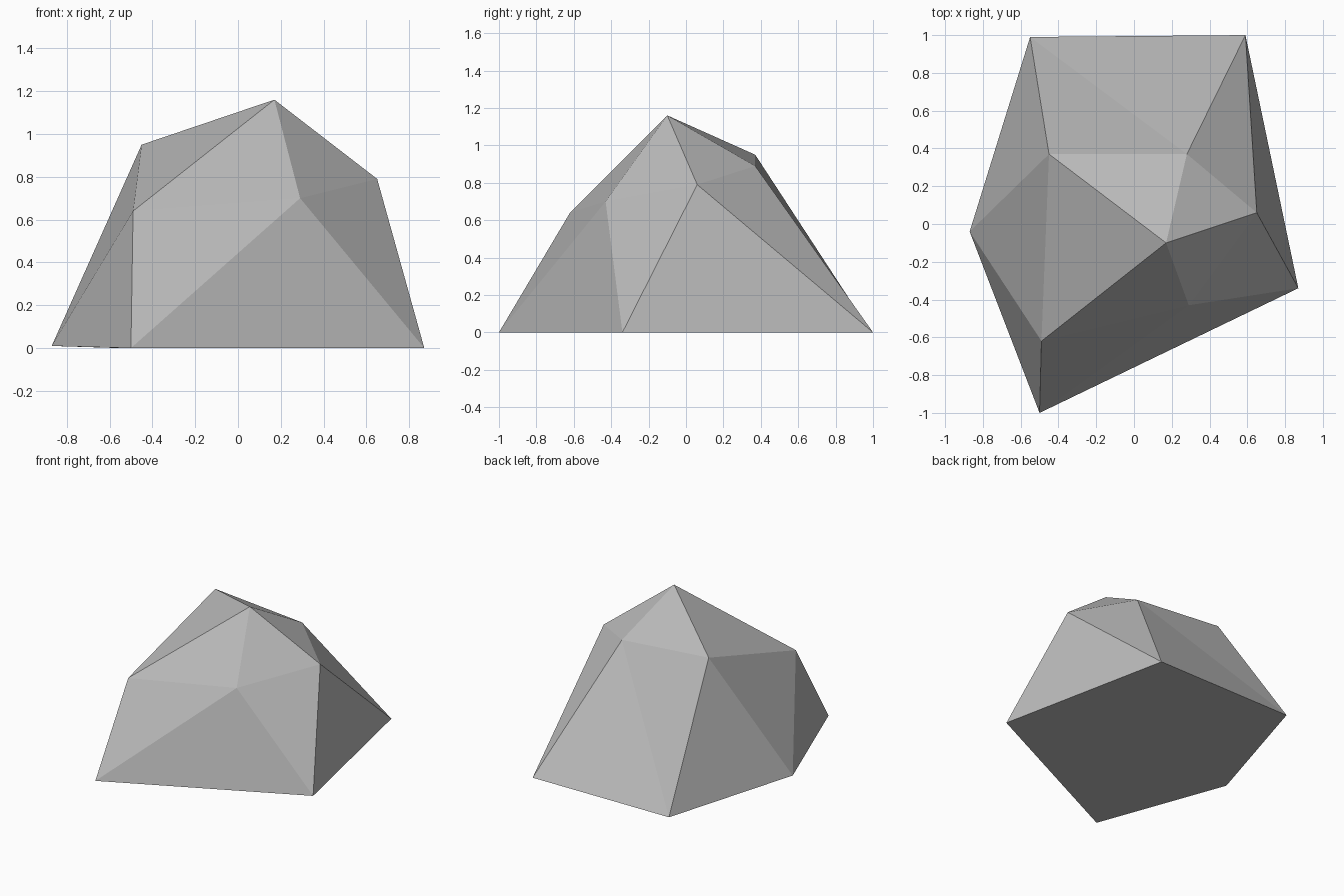
import bpy
import bmesh

cube = bpy.data.objects.get("Cube")
if cube:
    bpy.data.objects.remove(cube, do_unlink=True)

# Stone material
stone = bpy.data.materials.new("stone grey")
stone.use_nodes = True
grey = (0.5, 0.5, 0.5, 1)
stone.diffuse_color = grey
stone.node_tree.nodes["Principled BSDF"].inputs["Base Color"].default_value = grey

# Corners of the rock: ground outline, then shoulders and peak
corners = {
    "west": (-0.87, -0.04, 0.01),
    "south": (-0.5, -1, 0),
    "east": (0.87, -0.34, 0),
    "northeast": (0.59, 1, 0),
    "northwest": (-0.55, 0.99, 0),
    "back_ridge": (-0.45, 0.37, 0.95),
    "back_step": (0.28, 0.37, 0.89),
    "side_step": (0.65, 0.06, 0.79),
    "peak": (0.17, -0.1, 1.16),
    "front_ridge": (-0.49, -0.62, 0.64),
    "front_step": (0.29, -0.43, 0.7),
}

# Facets: underside, lower slopes, crown
facets = [
    "west south east northeast northwest",
    "west south front_ridge",
    "south front_step front_ridge",
    "south east front_step",
    "east side_step front_step",
    "east northeast side_step",
    "northeast back_step side_step",
    "northeast northwest back_step",
    "northwest back_ridge back_step",
    "northwest west back_ridge",
    "west front_ridge back_ridge",
    "front_ridge peak back_ridge",
    "front_ridge front_step peak",
    "front_step side_step peak",
    "side_step back_step peak",
    "back_step back_ridge peak",
]

bm = bmesh.new()
verts = {name: bm.verts.new(co) for name, co in corners.items()}
for facet in facets:
    bm.faces.new([verts[name] for name in facet.split()])
bmesh.ops.recalc_face_normals(bm, faces=bm.faces)

mesh = bpy.data.meshes.new("rock")
bm.to_mesh(mesh)
bm.free()
mesh.materials.append(stone)
rock = bpy.data.objects.new("rock", mesh)
bpy.context.collection.objects.link(rock)
